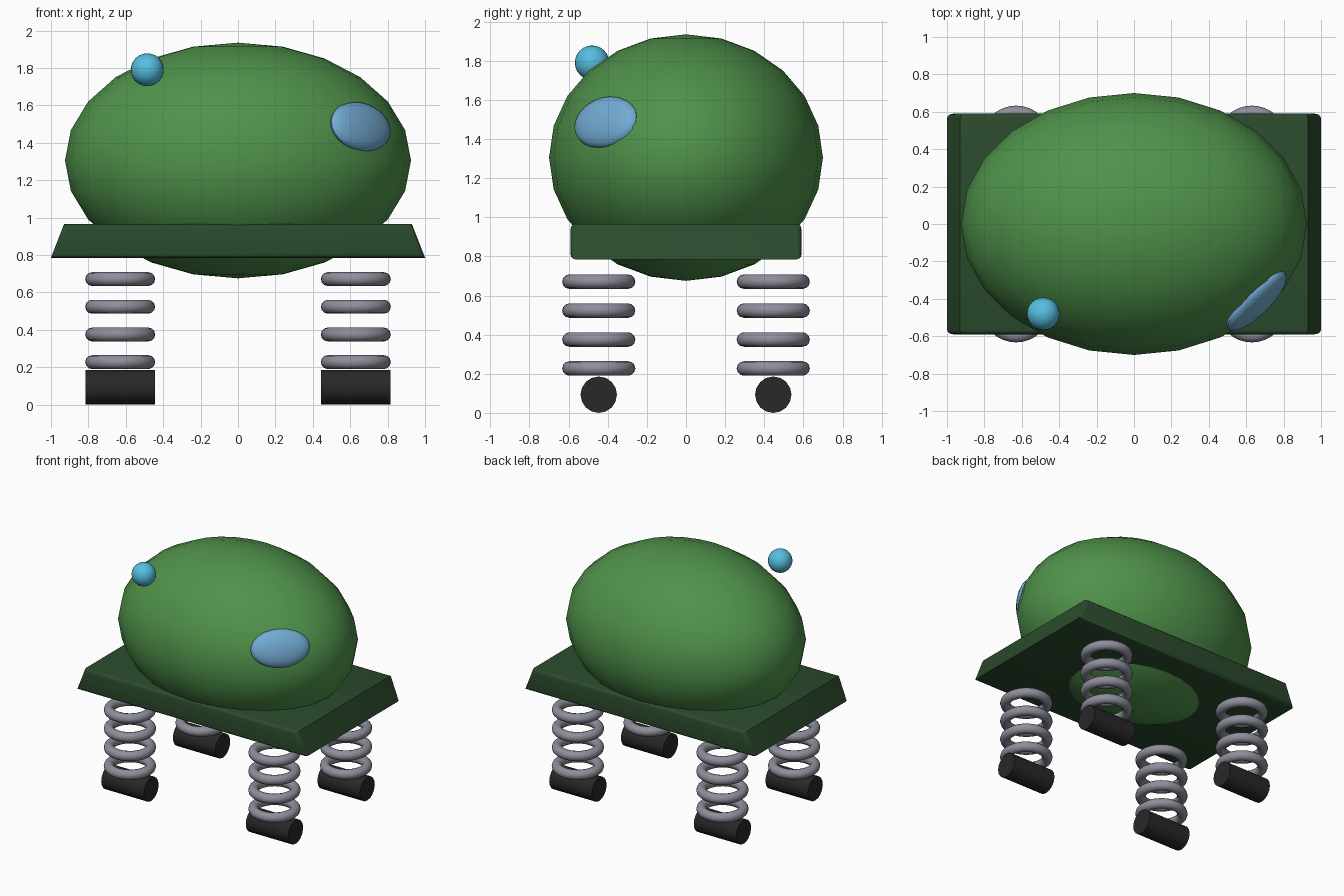
import bpy, bmesh, math
from mathutils import Matrix, Vector

if "Cube" in bpy.data.objects:
    bpy.data.objects.remove(bpy.data.objects["Cube"])


def material(name, rgb):
    m = bpy.data.materials.new(name)
    m.diffuse_color = (*rgb, 1)
    m.use_nodes = True
    m.node_tree.nodes["Principled BSDF"].inputs["Base Color"].default_value = m.diffuse_color
    return m


GREEN = material("leaf green", (0.08, 0.29, 0.07))
DARK = material("dark green", (0.024, 0.07, 0.026))
GREY = material("spring grey", (0.27, 0.275, 0.33))
BLACK = material("foot black", (0.021, 0.021, 0.021))
CYAN = material("cyan", (0.09, 0.52, 0.74))
BLUE = material("window blue", (0.17, 0.41, 0.65))


def finish(name, mat, angle=40):
    ob = bpy.context.object
    ob.name = ob.data.name = name
    ob.data.materials.append(mat)
    bpy.ops.object.transform_apply(location=False, rotation=True, scale=True)
    bpy.ops.object.shade_smooth_by_angle(angle=math.radians(angle))
    return ob


# Egg-shaped body
bpy.ops.mesh.primitive_uv_sphere_add(segments=24, ring_count=12, radius=1, location=(0, 0, 1.305))
bpy.context.object.scale = (0.925, 0.70, 0.63)
finish("body", GREEN)

# Small ball on the upper front left
bpy.ops.mesh.primitive_uv_sphere_add(segments=24, ring_count=12, radius=0.088,
                                     location=(-0.485, -0.48, 1.79))
finish("ball", CYAN)

# Flattened oval window set into the front right of the body
bpy.ops.mesh.primitive_uv_sphere_add(segments=24, ring_count=12, radius=1)
window = bpy.context.object
normal = Vector((0.66, -0.66, 0.36)).normalized()
side = Vector((1, 1, 0)).normalized()
up = normal.cross(side)
turn = Matrix((side, up, normal)).transposed()
window.data.transform(turn.to_4x4() @ Matrix.Diagonal((0.215, 0.14, 0.06, 1)))
window.location = (0.655, -0.41, 1.485)
finish("window", BLUE)

# Base plate: trapezoid profile extruded along y, with rounded ends
bm = bmesh.new()
profile = [(-1.0, 0.785), (1.0, 0.785), (0.93, 0.965), (-0.93, 0.965)]
face = bm.faces.new([bm.verts.new((x, -0.59, z)) for x, z in profile])
new = bmesh.ops.extrude_face_region(bm, geom=[face])["geom"]
bmesh.ops.translate(bm, vec=(0, 1.18, 0), verts=[g for g in new if isinstance(g, bmesh.types.BMVert)])
rims = [e for e in bm.edges if abs(e.verts[0].co.y - e.verts[1].co.y) < 0.01]
bmesh.ops.bevel(bm, geom=rims, offset=0.025, segments=3, profile=0.5, affect='EDGES')
bmesh.ops.recalc_face_normals(bm, faces=bm.faces)
mesh = bpy.data.meshes.new("base_plate")
bm.to_mesh(mesh)
bm.free()
plate = bpy.data.objects.new("base_plate", mesh)
bpy.context.collection.objects.link(plate)
bpy.context.view_layer.objects.active = plate
bpy.ops.object.select_all(action='DESELECT')
plate.select_set(True)
finish("base_plate", DARK, 35)

# Four legs: stacked spring rings above a lying cylinder foot
for sx, xn in ((-1, "left"), (1, "right")):
    for sy, yn in ((-1, "front"), (1, "back")):
        x, y = 0.63 * sx, 0.446 * sy
        for i in range(4):
            bpy.ops.mesh.primitive_torus_add(major_radius=0.15, minor_radius=0.037, major_segments=32,
                                             minor_segments=12, location=(x, y, 0.227 + 0.148 * i))
            finish(f"{yn}_{xn}_spring_ring_{i + 1}", GREY, 60)
        bpy.ops.mesh.primitive_cylinder_add(vertices=16, radius=0.093, depth=0.37, location=(x, y, 0.093),
                                            rotation=(0, math.pi / 2, 0))
        finish(f"{yn}_{xn}_foot", BLACK)
